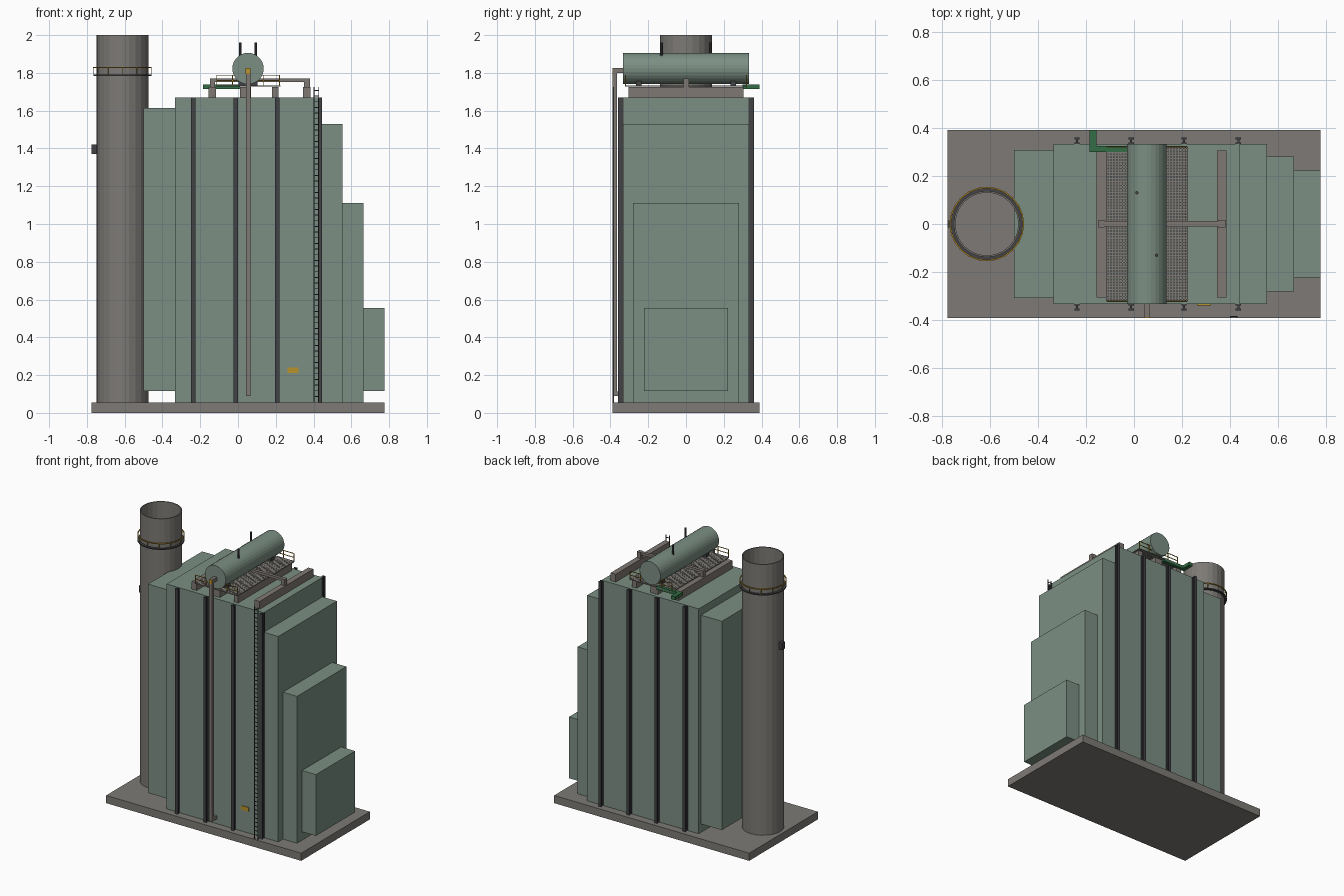
import bpy, bmesh
from math import cos, sin, pi
from mathutils import Matrix, Vector

cube = bpy.data.objects.get("Cube")
if cube:
    bpy.data.objects.remove(cube, do_unlink=True)


def material(name, rgb):
    m = bpy.data.materials.new(name)
    m.use_nodes = True
    m.diffuse_color = (*rgb, 1)
    m.node_tree.nodes["Principled BSDF"].inputs["Base Color"].default_value = (*rgb, 1)
    return m


CASING = material("sage casing", (0.20, 0.275, 0.23))
GREY = material("warm grey", (0.205, 0.195, 0.18))
PIPE = material("pipe grey", (0.215, 0.19, 0.175))
DARK = material("dark steel", (0.055, 0.055, 0.062))
YELLOW = material("safety yellow", (0.48, 0.29, 0.025))
GREEN = material("pipe green", (0.032, 0.155, 0.06))


def finish(name, bm, mat):
    bmesh.ops.recalc_face_normals(bm, faces=bm.faces)
    mesh = bpy.data.meshes.new(name)
    bm.to_mesh(mesh)
    bm.free()
    mesh.materials.append(mat)
    ob = bpy.data.objects.new(name, mesh)
    bpy.context.scene.collection.objects.link(ob)
    return ob


def boxes(name, mat, ranges):
    """One object from boxes given as (x range, y range, z range)."""
    bm = bmesh.new()
    for spans in ranges:
        mid = Vector([(a + b) / 2 for a, b in spans])
        size = [b - a for a, b in spans]
        bmesh.ops.create_cube(bm, size=1, matrix=Matrix.Translation(mid) @ Matrix.Diagonal((*size, 1)))
    return finish(name, bm, mat)


def box(name, mat, x, y, z):
    return boxes(name, mat, [(x, y, z)])


def cylinder(name, mat, centre, radius, length, axis="Z", sides=24):
    bm = bmesh.new()
    rot = Matrix.Rotation(pi / 2, 4, "X") if axis == "Y" else Matrix()
    bmesh.ops.create_cone(bm, cap_ends=True, segments=sides, radius1=radius, radius2=radius,
                          depth=length, matrix=Matrix.Translation(centre) @ rot)
    return finish(name, bm, mat)


def tube(name, mat, centre, inner, outer, z0, z1, sides=24):
    """Hollow upright ring swept from a rectangular section."""
    bm = bmesh.new()
    section = [(inner, z0), (outer, z0), (outer, z1), (inner, z1)]
    rings = []
    for i in range(sides):
        a = 2 * pi * i / sides
        rings.append([bm.verts.new((centre[0] + r * cos(a), centre[1] + r * sin(a), z))
                      for r, z in section])
    for i in range(sides):
        p, q = rings[i], rings[(i + 1) % sides]
        for j in range(4):
            k = (j + 1) % 4
            bm.faces.new((p[j], q[j], q[k], p[k]))
    return finish(name, bm, mat)


# Base slab and stepped casing
FLOOR, ROOF = 0.055, 1.67
box("base_slab", GREY, (-0.775, 0.775), (-0.39, 0.39), (0, FLOOR))
for name, x, half, z in (
        ("main_casing", (-0.334, 0.438), 0.333, (FLOOR, ROOF)),
        ("flue_duct", (-0.5, -0.334), 0.307, (0.115, 1.615)),
        ("upper_step", (0.438, 0.553), 0.333, (FLOOR, 1.53)),
        ("middle_step", (0.553, 0.665), 0.28, (FLOOR, 1.11)),
        ("lower_step", (0.665, 0.775), 0.222, (0.115, 0.555))):
    box(name, CASING, x, (-half, half), z)

# I-section columns on both long sides
for i, x in enumerate((-0.237, -0.012, 0.208, 0.434)):
    for side, label in ((-1, "front"), (1, "back")):
        def span(a, b):
            return tuple(sorted((side * a, side * b)))
        boxes(f"{label}_column_{i + 1}", DARK, [
            ((x - 0.011, x + 0.011), span(0.33, 0.338), (FLOOR, ROOF)),
            ((x - 0.004, x + 0.004), span(0.338, 0.352), (FLOOR, ROOF)),
            ((x - 0.011, x + 0.011), span(0.352, 0.36), (FLOOR, ROOF))])

# Chimney with walkway ring, handrail and monitor box
stack = (-0.612, 0)
tube("chimney", GREY, stack, 0.131, 0.138, FLOOR, 2.0)
tube("chimney_walkway", DARK, stack, 0.137, 0.154, 1.784, 1.792)
tube("chimney_handrail", YELLOW, stack, 0.149, 0.155, 1.825, 1.831)
posts = []
for i in range(12):
    px, py = stack[0] + 0.152 * cos(i * pi / 6), 0.152 * sin(i * pi / 6)
    posts.append(((px - 0.0015, px + 0.0015), (py - 0.0015, py + 0.0015), (1.79, 1.828)))
boxes("chimney_rail_posts", YELLOW, posts)
box("chimney_monitor_box", DARK, (-0.775, -0.745), (-0.015, 0.015), (1.37, 1.42))

# Steam drum, saddles and vents
DRUM_X, DRUM_Z = 0.053, 1.823
cylinder("steam_drum", CASING, (DRUM_X, 0, DRUM_Z), 0.083, 0.665, "Y", 28)
for s in (-1, 1):
    box("drum_saddle", DARK, (DRUM_X - 0.05, DRUM_X + 0.05),
        (s * 0.25 - 0.015, s * 0.25 + 0.015), (1.73, 1.765))
    cylinder("drum_vent", DARK, (DRUM_X - s * 0.041, s * 0.13, 1.92), 0.007, 0.08, sides=10)

# Roof headers and the pipe linking them
for x0, x1 in ((-0.155, -0.117), (0.01, 0.07), (0.18, 0.215), (0.345, 0.385)):
    box("roof_header", PIPE, (x0, x1), (-0.305, 0.305), (ROOF, 1.726))
boxes("header_link_pipe", PIPE, [
    ((-0.147, 0.38), (-0.01, 0.012), (1.752, 1.77)),
    ((-0.147, -0.122), (-0.014, 0.016), (1.72, 1.77)),
    ((0.35, 0.38), (-0.014, 0.016), (1.72, 1.77))])

# Open grating deck with end railings
X0, X1, Y1 = -0.113, 0.22, 0.32
bars = []
nx, ny = 28, 54
for i in range(nx + 1):
    x = X0 + (X1 - X0) * i / nx
    bars.append(((x - 0.0042, x + 0.0042), (-Y1, Y1), (1.727, 1.733)))
for i in range(ny + 1):
    y = -Y1 + 2 * Y1 * i / ny
    bars.append(((X0, X1), (y - 0.0042, y + 0.0042), (1.7275, 1.7325)))
boxes("grating_deck", GREY, bars)
for y in (-Y1, Y1):
    rails = [((X0, X1), (y - 0.002, y + 0.002), (z - 0.002, z + 0.002)) for z in (1.76, 1.788)]
    for i in range(5):
        x = X0 + (X1 - X0) * i / 4
        rails.append(((x - 0.002, x + 0.002), (y - 0.002, y + 0.002), (1.73, 1.788)))
    boxes("deck_railing", YELLOW, rails)

# Green feed pipe
boxes("feed_pipe", GREEN, [
    ((-0.185, -0.155), (0.3, 0.39), (1.714, 1.738)),
    ((-0.155, 0.01), (0.3, 0.324), (1.714, 1.738))])

# Downcomer on the front
boxes("downcomer", PIPE, [
    ((0.042, 0.066), (-0.388, -0.366), (0.09, 1.826)),
    ((0.042, 0.066), (-0.366, -0.325), (1.8, 1.826)),
    ((0.042, 0.066), (-0.366, -0.33), (0.09, 0.114))])
box("downcomer_marker", YELLOW, (0.041, 0.067), (-0.39, -0.387), (1.795, 1.827))

# Access ladder
rungs = [((0.402, 0.428), (-0.387, -0.383), (z, z + 0.004))
         for z in [FLOOR + 0.03 * (i + 1) for i in range(55)]]
stiles = [((x - 0.002, x + 0.002), (-0.388, -0.382), (FLOOR, 1.725)) for x in (0.402, 0.428)]
boxes("access_ladder", DARK, rungs + stiles)

# Nameplate without lettering
box("yellow_plate", YELLOW, (0.262, 0.32), (-0.338, -0.332), (0.21, 0.24))
